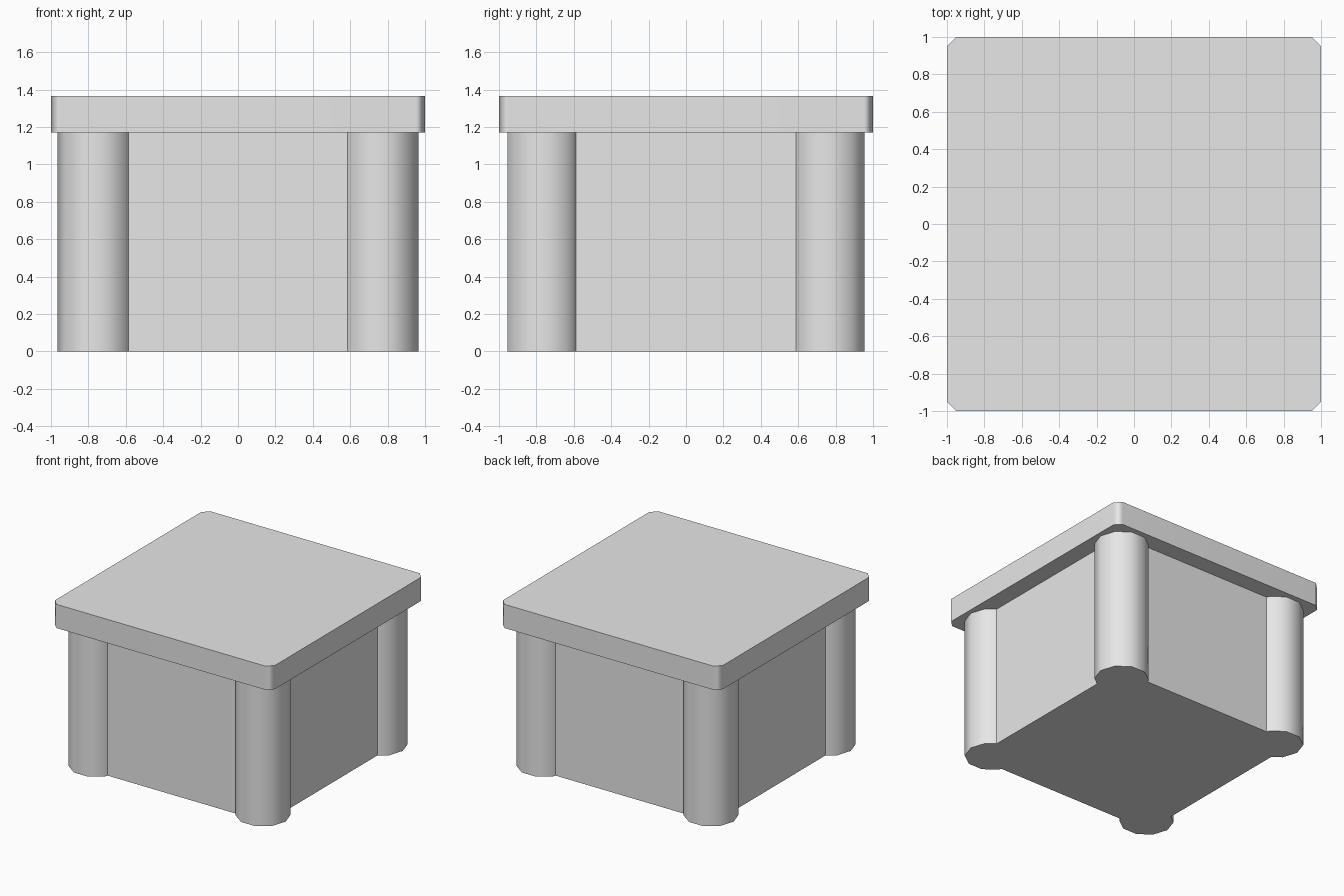
import bpy
import bmesh
import math

cube = bpy.data.objects.get("Cube")
if cube:
    bpy.data.objects.remove(cube, do_unlink=True)

TOP, RIM = 1.365, 1.17        # lid top and underside
LEG_R, LEG_C = 0.205, 0.76    # leg radius and centre offset
WALL = 0.856                  # half width of the body

grey = bpy.data.materials.new("light_grey")
grey.use_nodes = True
grey.diffuse_color = (0.8, 0.8, 0.8, 1)
grey.node_tree.nodes["Principled BSDF"].inputs["Base Color"].default_value = grey.diffuse_color


def finish(obj, name):
    obj.name = name
    obj.data.materials.append(grey)
    bpy.ops.object.select_all(action="DESELECT")
    obj.select_set(True)
    bpy.context.view_layer.objects.active = obj
    bpy.ops.object.shade_smooth_by_angle(angle=math.radians(50))
    return obj


def box(name, half, z0, z1, chamfer=0):
    bpy.ops.mesh.primitive_cube_add(size=2, location=(0, 0, (z0 + z1) / 2))
    obj = bpy.context.object
    bm = bmesh.new()
    bm.from_mesh(obj.data)
    bmesh.ops.scale(bm, vec=(half, half, (z1 - z0) / 2), verts=bm.verts)
    if chamfer:
        # cut only the upright corner edges
        upright = [e for e in bm.edges
                   if abs(e.verts[0].co.z - e.verts[1].co.z) > 0.01]
        bmesh.ops.bevel(bm, geom=upright, offset=chamfer, segments=1,
                        affect="EDGES")
    bm.to_mesh(obj.data)
    bm.free()
    return finish(obj, name)


# Square body and overhanging lid with clipped corners
box("body", WALL, 0, RIM)
lid = box("lid", 1, RIM, TOP, chamfer=0.05)
weighted = lid.modifiers.new("flat_sides", "WEIGHTED_NORMAL")
weighted.keep_sharp = True

# Ten-sided corner legs, with a point facing along x
for side, sx in (("left", 1), ("right", -1)):
    for end, sy in (("front", -1), ("back", 1)):
        bpy.ops.mesh.primitive_cylinder_add(
            vertices=10, radius=LEG_R, depth=RIM,
            location=(sx * LEG_C, sy * LEG_C, RIM / 2),
            rotation=(0, 0, math.pi / 2))
        finish(bpy.context.object, f"{end}_{side}_leg")
